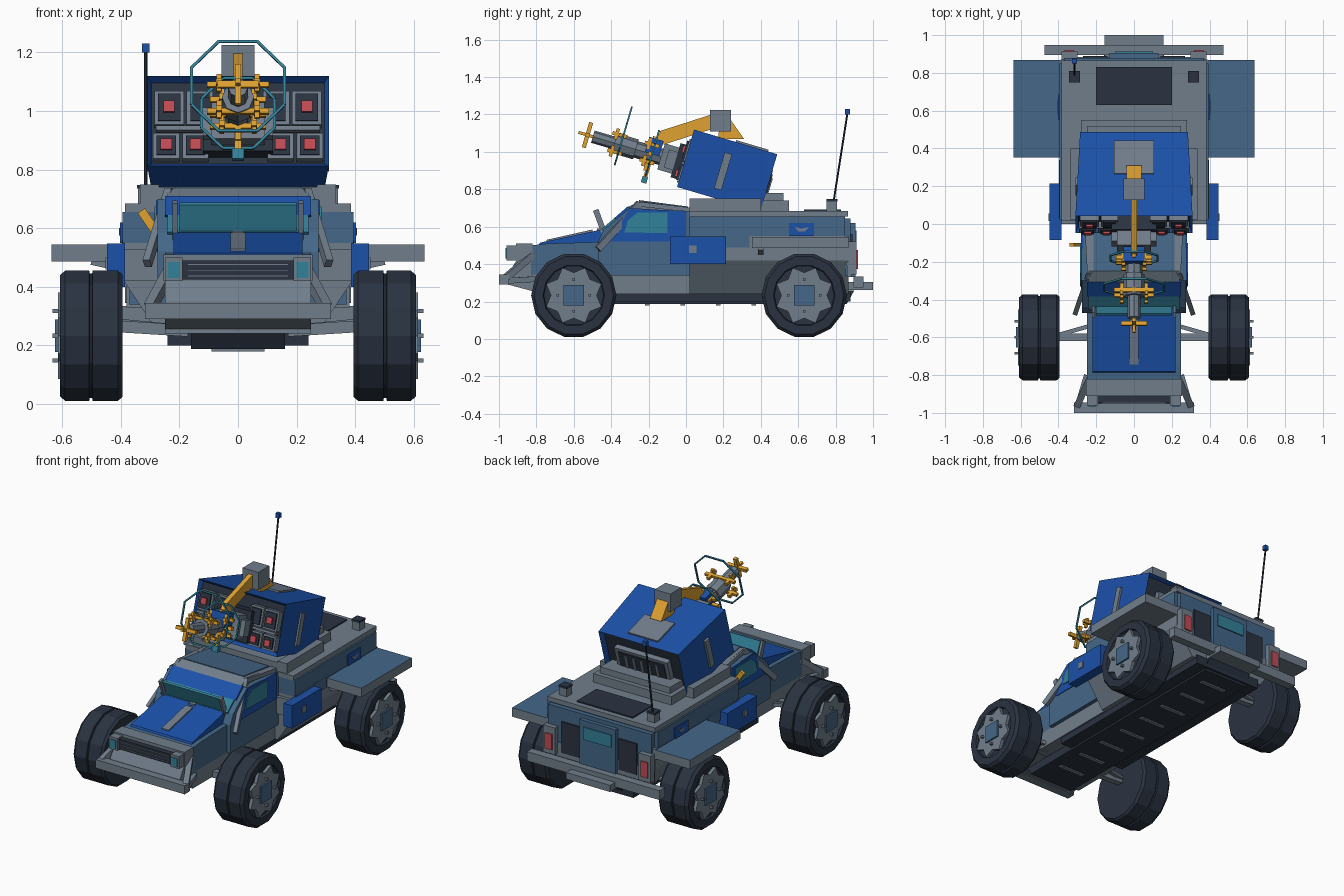
import bpy, bmesh, math
from mathutils import Matrix, Vector

if "Cube" in bpy.data.objects:
    bpy.data.objects.remove(bpy.data.objects["Cube"])


def material(name, r, g, b):
    m = bpy.data.materials.new(name)
    m.diffuse_color = tuple((c / 255) ** 2.2 for c in (r, g, b)) + (1,)
    m.use_nodes = True
    m.node_tree.nodes["Principled BSDF"].inputs["Base Color"].default_value = m.diffuse_color
    return m


GRAY = material("gray metal", 112, 125, 138)
STEEL = material("steel blue", 70, 103, 135)
BLUE = material("bright blue", 33, 82, 168)
DARK = material("dark rubber", 46, 54, 67)
TEAL = material("teal glass", 54, 128, 152)
GOLD = material("gold", 222, 160, 52)
RED = material("red lamp", 192, 76, 84)


def finish(name, bm, mats, M=None):
    bmesh.ops.recalc_face_normals(bm, faces=bm.faces[:])
    if M is not None:
        bm.transform(M)
    me = bpy.data.meshes.new(name)
    bm.to_mesh(me)
    bm.free()
    for m in (mats if isinstance(mats, list) else [mats]):
        me.materials.append(m)
    ob = bpy.data.objects.new(name, me)
    bpy.context.collection.objects.link(ob)
    return ob


def box(name, mat, x, y, z, M=None, mirror=False, top=None):
    """Box from ranges; optional mirrored copy and top-face material."""
    for s in ((1, -1) if mirror else (1,)):
        bm = bmesh.new()
        size = [b - a for a, b in (x, y, z)]
        mid = [(a + b) / 2 for a, b in (x, y, z)]
        bmesh.ops.create_cube(bm, size=1, matrix=Matrix.Translation((mid[0] * s, mid[1], mid[2])) @ Matrix.Diagonal((*size, 1)))
        if top:
            max(bm.faces, key=lambda f: f.calc_center_median().z).material_index = 1
        finish(name, bm, [mat, top] if top else mat, M)


def prism(name, mat, pts, x0, x1, M=None, mirror=False):
    """Extrude a (y, z) outline along x."""
    for s in ((1, -1) if mirror else (1,)):
        bm = bmesh.new()
        a = [bm.verts.new((s * x0, *p)) for p in pts]
        b = [bm.verts.new((s * x1, *p)) for p in pts]
        bm.faces.new(a)
        bm.faces.new(b[::-1])
        for i in range(len(pts)):
            j = (i + 1) % len(pts)
            bm.faces.new((a[i], a[j], b[j], b[i]))
        finish(name, bm, mat, M)


def bar(name, mat, p, q, w, h=None, M=None, mirror=False, sides=0):
    """Beam between two points: rectangular, or round when sides is given."""
    for s in ((1, -1) if mirror else (1,)):
        a, b = Vector((p[0] * s, *p[1:])), Vector((q[0] * s, *q[1:]))
        d = b - a
        T = Matrix.Translation((a + b) / 2) @ d.to_track_quat('Z', 'X').to_matrix().to_4x4()
        bm = bmesh.new()
        if sides:
            bmesh.ops.create_cone(bm, cap_ends=True, segments=sides, radius1=w, radius2=h or w, depth=d.length, matrix=T)
        else:
            bmesh.ops.create_cube(bm, size=1, matrix=T @ Matrix.Diagonal((h or w, w, d.length, 1)))
        finish(name, bm, mat, M)


# wheels: faceted tyres with grooves, star hubs and square caps
def wheel(s, cy):
    cz, r, n = 0.233, 0.228, 14
    tyre = [(0.395, 0.17), (0.395, 0.215), (0.41, r), (0.496, r), (0.498, 0.218), (0.506, 0.218),
            (0.508, r), (0.59, r), (0.608, 0.212), (0.608, 0.165), (0.595, 0.16)]
    bm = bmesh.new()
    rings = [[bm.verts.new((s * x, cy + q * math.sin(2 * math.pi * (i + .5) / n), cz + q * math.cos(2 * math.pi * (i + .5) / n)))
              for i in range(n)] for x, q in tyre]
    for a, b in zip(rings, rings[1:]):
        for i in range(n):
            bm.faces.new((a[i], a[(i + 1) % n], b[(i + 1) % n], b[i]))
    bm.faces.new(rings[0])
    bm.faces.new(rings[-1])
    finish("tyre", bm, DARK)
    star = [(cy + q * math.sin(i * math.pi / 8), cz + q * math.cos(i * math.pi / 8))
            for i in range(16) for q in [0.16 if i % 2 else 0.122]]
    prism("star_hub", GRAY, star, s * 0.59, s * 0.615)
    prism("hub_cap", STEEL, [(cy - .055, cz - .055), (cy + .055, cz - .055), (cy + .055, cz + .055), (cy - .055, cz + .055)], s * .61, s * .625)
    for dy, dz in ((0, .085), (0, -.085), (.085, 0), (-.085, 0)):
        bar("hub_bolt", GRAY, (s * .61, cy + dy, cz + dz), (s * .633, cy + dy, cz + dz), .014)


for cy in (-0.6, 0.632):
    for s in (1, -1):
        wheel(s, cy)
    # suspension arms and axle
    bar("axle", GRAY, (.17, cy, .25), (.41, cy, .265), .04, mirror=True)
    bar("suspension_arm", GRAY, (.2, cy + .07, .26), (.41, cy + .01, .28), .022, mirror=True)

# belly tray and ribs
prism("belly_tray", DARK, [(-.82, .25), (-.78, .188), (.86, .188), (.9, .26)], -.16, .16)
box("belly_skirt", DARK, (-.24, .24), (-.4, .88), (.2, .26))
for i in range(8):
    box("belly_rib", GRAY, (-.09, .09), (-.6 + i * .19, -.575 + i * .19), (.18, .19))

# lower hull, nose and rear hull
box("lower_hull", GRAY, (-.25, .25), (-.82, .05), (.24, .345))
bm = bmesh.new()
for y in (.02, .87):
    for x, z in ((-.27, .24), (.27, .24), (.39, .42), (.39, .55), (-.39, .55), (-.39, .42)):
        bm.verts.new((x, y, z))
bmesh.ops.convex_hull(bm, input=bm.verts[:])
finish("rear_hull", bm, GRAY)
box("rear_upper_body", STEEL, (-.395, .395), (.02, .85), (.55, .655))
box("side_panel", STEEL, (.38, .396), (.03, .34), (.49, .56), mirror=True)
box("rear_deck", GRAY, (-.385, .385), (.015, .865), (.655, .685))
box("deck_hatch", DARK, (-.2, .2), (.63, .83), (.68, .693))
box("side_badge", BLUE, (.39, .402), (.55, .685), (.55, .62), mirror=True)
prism("badge_mark", GRAY, [(.58, .6), (.6, .575), (.635, .575), (.66, .6), (.617, .59)], .4, .406, mirror=True)
box("fender", GRAY, (.355, .637), (.352, .868), (.487, .545), mirror=True, top=STEEL)
bar("fender_brace", GRAY, (.36, .4, .46), (.5, .4, .49), .03, mirror=True)
box("saddle_box", BLUE, (.385, .447), (-.085, .215), (.4, .548), mirror=True)
box("saddle_latch", GRAY, (.44, .452), (.015, .055), (.46, .5), mirror=True)
box("saddle_mount", GRAY, (.27, .39), (.0, .2), (.42, .53), mirror=True)

# cab and hood
prism("nose", STEEL, [(-.83, .34), (-.83, .5), (-.74, .51), (-.4, .52), (-.4, .34)], -.25, .25)
prism("cab", STEEL, [(-.47, .34), (-.47, .52), (-.44, .585), (-.3, .7), (.02, .68), (.02, .34)], -.275, .275)
prism("hood", BLUE, [(-.79, .5), (-.78, .515), (-.45, .585), (-.44, .5)], -.22, .22)
prism("hood_stripe", GRAY, [(-.745, .51), (-.745, .53), (-.5, .585), (-.5, .56)], -.025, .025)
prism("windshield", TEAL, [(-.452, .588), (-.38, .648), (-.375, .64), (-.44, .575)], -.24, .24)
prism("brow", BLUE, [(-.385, .645), (-.31, .71), (-.28, .69), (-.36, .63)], -.25, .25)
prism("wind_deflector", TEAL, [(-.484, .68), (-.474, .688), (-.425, .572), (-.44, .565)], -.2, .2)
bar("deflector_post", GRAY, (.215, -.483, .69), (.215, -.435, .56), .016, .03, mirror=True)
box("windshield_post", GRAY, (-.02, .02), (-.475, -.44), (.53, .59))
prism("roof", GRAY, [(-.32, .7), (-.25, .737), (.02, .70), (.02, .67), (-.28, .69)], -.24, .24)
prism("roof_panel", STEEL, [(-.25, .733), (-.25, .742), (.01, .708), (.01, .698)], -.215, .215)
prism("door_panel", BLUE, [(-.41, .53), (-.3, .695), (0, .685), (0, .52), (-.4, .52)], .27, .28, mirror=True)
prism("side_window", TEAL, [(-.33, .57), (-.31, .635), (-.26, .675), (-.1, .675), (-.1, .565)], .275, .285, mirror=True)
bar("roof_pillar", GRAY, (.31, -.47, .48), (.235, -.25, .725), .025, .035, mirror=True)
bar("roof_rail", GRAY, (.235, -.26, .722), (.25, .02, .69), .025, mirror=True)
bar("mirror_arm", GOLD, (-.33, -.11, .66), (-.275, -.11, .58), .02, .03)

# front grille, lamps and bumper
box("grille_frame", GRAY, (-.255, .255), (-.91, -.82), (.42, .51))
box("grille", DARK, (-.19, .19), (-.945, -.9), (.425, .49))
for z in (.435, .455, .475):
    box("grille_slat", GRAY, (-.17, .17), (-.949, -.94), (z, z + .003))
box("headlamp_box", GRAY, (.19, .25), (-.96, -.87), (.42, .5), mirror=True)
box("headlamp", TEAL, (.2, .24), (-.965, -.955), (.43, .485), mirror=True)
prism("nose_skid", GRAY, [(-.9, .43), (-.95, .35), (-.95, .29), (-.8, .25), (-.8, .43)], -.25, .25)
box("front_bumper", GRAY, (-.318, .318), (-1, -.945), (.29, .345))
bar("bumper_strut", GRAY, (.3, -.96, .33), (.235, -.82, .45), .035, mirror=True)
bar("bumper_side", GRAY, (.3, -.97, .31), (.25, -.8, .32), .03, mirror=True)

# tail: door, dark panels, lamps and bumper
box("tail_frame", GRAY, (-.38, .38), (.86, .885), (.33, .42))
box("tail_panel", STEEL, (-.37, .37), (.85, .88), (.34, .645))
box("tail_door", STEEL, (-.13, .13), (.87, .905), (.33, .62))
box("tail_window", TEAL, (-.1, .1), (.9, .912), (.5, .58))
box("tail_vent", DARK, (.14, .27), (.87, .89), (.36, .56), mirror=True)
box("tail_lamp_frame", GRAY, (.3, .385), (.87, .912), (.345, .52), mirror=True)
box("tail_lamp", RED, (.318, .368), (.905, .92), (.375, .475), mirror=True)
box("rear_bumper", GRAY, (-.475, .475), (.895, .948), (.275, .335))
box("tow_step", GRAY, (-.157, .157), (.84, 1), (.262, .305))

# antenna and deck posts
box("deck_post", GRAY, (.288, .342), (.752, .808), (.68, .74), mirror=True)
box("post_cap", DARK, (.286, .344), (.75, .81), (.735, .748), mirror=True)
bar("antenna", DARK, (-.315, .79, .74), (-.315, .862, 1.2), .006, sides=6)
box("antenna_tip", BLUE, (-.328, -.302), (.85, .876), (1.2, 1.23))

# turret base
box("turret_plinth", GRAY, (-.28, .28), (.02, .55), (.68, .74))
box("turret_ring", GRAY, (-.25, .25), (.3, .52), (.73, .78))
box("plinth_side", GRAY, (.27, .335), (.02, .4), (.68, .75), mirror=True)

# turret shell, recessed at both ends
T = Matrix.Translation((0, .22, .9)) @ Matrix.Rotation(math.radians(-16.5), 4, 'X')
bm = bmesh.new()
bmesh.ops.create_cube(bm, size=1, matrix=Matrix.Diagonal((.62, .464, .32, 1)))
for v in bm.verts:
    if v.co.y > 0:
        v.co.x *= .92
bm.normal_update()
for f in [f for f in bm.faces if abs(f.normal.y) > .9]:
    f.material_index = 1
    sides = bmesh.ops.inset_region(bm, faces=[f], thickness=.022)["faces"]
    for g in sides:
        g.material_index = 0
    bmesh.ops.translate(bm, verts=f.verts[:], vec=f.normal * -.03)
finish("turret", bm, [BLUE, DARK], T)
prism("turret_side_stripe", GRAY, [(-.04, .09), (0, .09), (0, -.11), (-.04, -.11)], .29, .311, T, True)

# rear turret vent
box("vent_frame", GRAY, (-.19, .19), (.2, .235), (-.12, .07), T)
box("vent_core", DARK, (-.165, .165), (.22, .24), (-.1, .05), T)
for i in range(5):
    box("vent_slat", GRAY, (-.12 + i * .055, -.1 + i * .055), (.23, .246), (-.08, .03), T)

# front turret launch cells
for x, z, w, h, lamp in ((.235, .045, .05, .06, 1), (.13, .045, .045, .06, 0), (.245, -.09, .045, .046, 1), (.145, -.09, .045, .046, 1)):
    box("cell_frame", GRAY, (x - w, x + w), (-.24, -.2), (z - h, z + h), T, True)
    box("cell_core", DARK, (x - w + .012, x + w - .012), (-.25, -.22), (z - h + .012, z + h - .012), T, True)
    if lamp:
        box("cell_lamp", RED, (x - .019, x + .019), (-.262, -.24), (z - .019, z + .019), T, True)
box("cell_rail", GRAY, (-.28, .28), (-.245, -.21), (-.035, -.02), T)

# gun mount and barrel
G = T @ Matrix.Translation((0, 0, -.03))
box("gun_mount", DARK, (-.12, .12), (-.28, -.2), (-.09, .1), G)
box("gun_block", GRAY, (-.09, .09), (-.36, -.27), (-.07, .075), G)
box("gun_cheek", GRAY, (.085, .12), (-.33, -.23), (-.05, .05), G, True)
box("gun_collar", BLUE, (-.055, .055), (-.45, -.37), (0, .085), G)
bar("barrel_rear", GRAY, (0, -.36, 0), (0, -.5, 0), .045, sides=8, M=G)
bar("barrel_middle", GRAY, (0, -.5, 0), (0, -.62, 0), .055, sides=8, M=G)
bar("barrel_front", GRAY, (0, -.62, 0), (0, -.74, 0), .034, sides=8, M=G)
bar("barrel_tip", GOLD, (0, -.72, 0), (0, -.82, 0), .016, M=G)
for y, r in ((-.77, .07), (-.42, .095)):
    box("cross_upright", GOLD, (-.011, .011), (y - .011, y + .011), (-r, r), G)
    box("cross_arm", GOLD, (-r, r), (y - .011, y + .011), (-.011, .011), G)
# gold emitter prongs around the barrel
for y, d in ((-.6, .075), (-.42, .065)):
    for z in (-.045, .05):
        box("prong_bar", GOLD, (-d - .03, d + .03), (y - .01, y + .01), (z - .009, z + .009), G)
        box("prong", GOLD, (d - .02, d), (y - .045, y + .035), (z - .01, z + .01), G, True)
        box("prong_pin", GOLD, (d - .018, d - .002), (y - .03, y - .012), (z - .03, z + .03), G, True)


# thin octagonal hoops
def hoop(y, z, r, t):
    p = [(r * math.cos(i * math.pi / 4 + math.pi / 8), y, z + r * math.sin(i * math.pi / 4 + math.pi / 8)) for i in range(8)]
    for i in range(8):
        bar("hoop_segment", TEAL, p[i], p[(i + 1) % 8], t, M=G)


hoop(-.585, .05, .172, .009)
hoop(-.41, .005, .135, .009)
box("hoop_weight", TEAL, (-.02, .02), (-.425, -.395), (-.16, -.125), G)
box("hoop_link", GOLD, (-.012, .012), (-.42, -.4), (-.13, -.04), G)

# feed arm on the turret roof
box("roof_plate", GRAY, (-.107, .107), (.0, .18), (.155, .17), T)
prism("arm_bracket", GOLD, [(.17, 1.07), (.19, 1.2), (.24, 1.17), (.31, 1.07)], -.04, .04)
box("arm_block", GRAY, (-.056, .056), (.128, .24), (1.11, 1.225))
bar("feed_arm", GOLD, (0, .15, 1.165), (0, -.13, 1.075), .03, .075)
bar("feed_elbow", GOLD, (0, -.12, 1.085), (0, -.18, 1.02), .03, .05)
